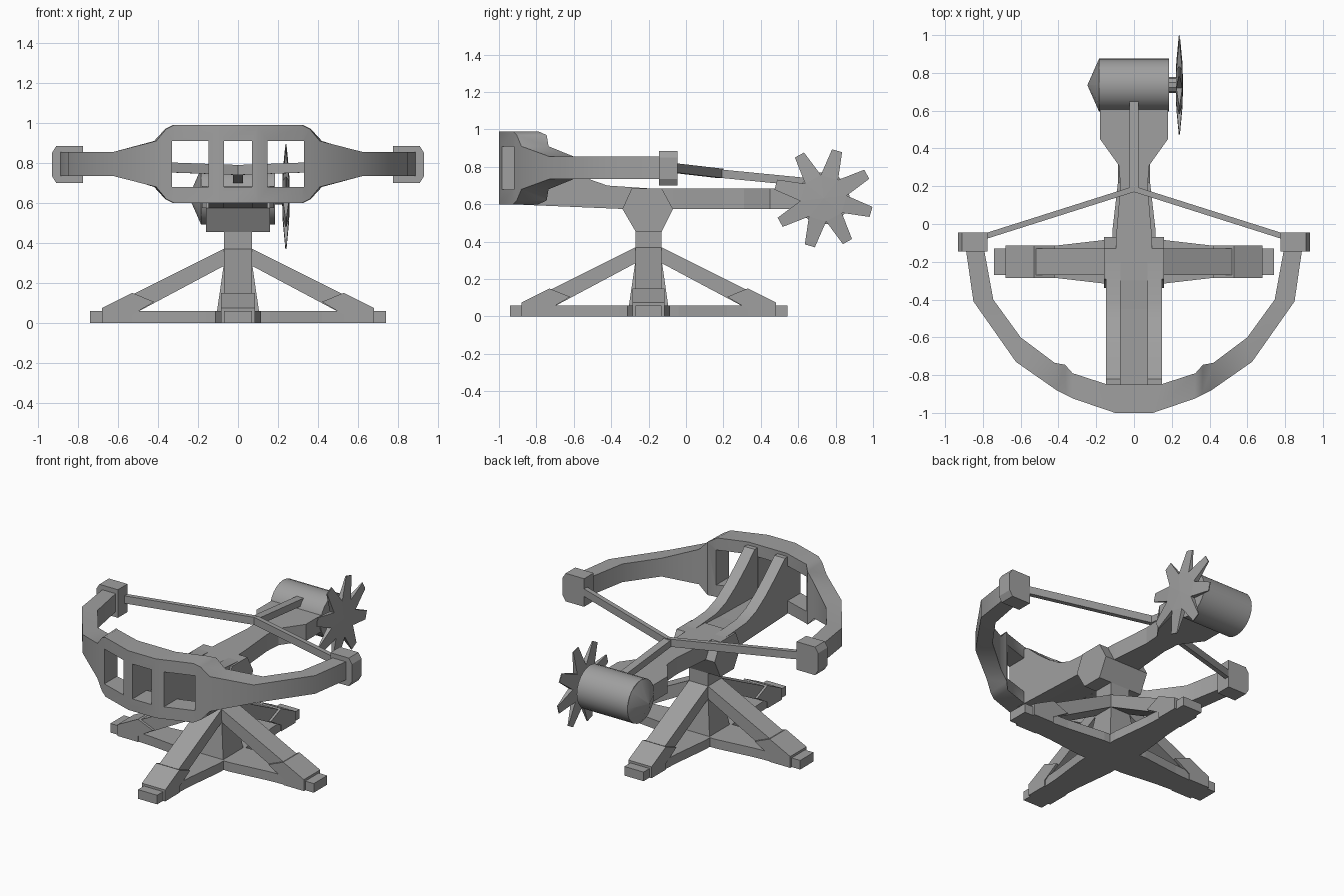
import bpy, bmesh, math
from mathutils import Matrix, Vector

cube = bpy.data.objects.get("Cube")
if cube:
    bpy.data.objects.remove(cube)

grey = bpy.data.materials.new("plain grey")
grey.use_nodes = True
COLOR = (0.35, 0.35, 0.35, 1)
grey.diffuse_color = COLOR
grey.node_tree.nodes["Principled BSDF"].inputs["Base Color"].default_value = COLOR

PIVOT = Vector((0, -0.2, 0))


def finish(name, bm, smooth=None):
    bmesh.ops.recalc_face_normals(bm, faces=bm.faces)
    mesh = bpy.data.meshes.new(name)
    bm.to_mesh(mesh)
    bm.free()
    mesh.materials.append(grey)
    ob = bpy.data.objects.new(name, mesh)
    bpy.context.collection.objects.link(ob)
    if smooth:
        shade(ob, smooth)
    return ob


def activate(ob):
    bpy.ops.object.select_all(action='DESELECT')
    ob.select_set(True)
    bpy.context.view_layer.objects.active = ob


def shade(ob, degrees):
    activate(ob)
    bpy.ops.object.shade_smooth_by_angle(angle=math.radians(degrees))


def loft(name, sections, smooth=None):
    """Skin a row of equal-sized point loops and cap both ends."""
    bm = bmesh.new()
    loops = [[bm.verts.new(p) for p in s] for s in sections]
    n = len(loops[0])
    for a, b in zip(loops, loops[1:]):
        for i in range(n):
            j = (i + 1) % n
            bm.faces.new((a[i], a[j], b[j], b[i]))
    bm.faces.new(loops[0])
    bm.faces.new(loops[-1])
    return finish(name, bm, smooth)


def prism(name, outline, axis, lo, hi, smooth=None):
    """Extrude a flat outline along x or y."""
    place = {'x': lambda p, d: (d, p[0], p[1]),
             'y': lambda p, d: (p[0], d, p[1])}[axis]
    return loft(name, [[place(p, d) for p in outline] for d in (lo, hi)], smooth)


def rect(y0, y1, z0, z1, x):
    return [(x, y0, z0), (x, y1, z0), (x, y1, z1), (x, y0, z1)]


def bar(name, a, b, width, height):
    """Rectangular bar between two points, upright in z."""
    a, b = Vector(a), Vector(b)
    side = (b - a).cross(Vector((0, 0, 1))).normalized() * width / 2
    up = Vector((0, 0, height / 2))
    return loft(name, [[p - side - up, p + side - up, p + side + up, p - side + up]
                       for p in (a, b)])


def cylinder_x(name, x0, x1, r0, r1, y, z, sides):
    ring = [(math.cos(math.tau * i / sides), math.sin(math.tau * i / sides))
            for i in range(sides)]
    return loft(name, [[(x, y + r * c, z + r * s) for c, s in ring]
                       for x, r in ((x0, r0), (x1, r1))], 35)


# Cross-shaped stand: four identical legs
for k, side in enumerate(("left", "back", "right", "front")):
    turn = Matrix.Translation(PIVOT) @ Matrix.Rotation(k * math.pi / 2, 4, 'Z')
    parts = [
        loft(side + "_base_beam", [rect(-w, w, 0, 0.06, r) for r, w in
             ((0, 0.115), (0.16, 0.115), (0.42, 0.085), (0.68, 0.07), (0.742, 0.07))]),
        prism(side + "_strut", [(0, 0.37), (0.07, 0.37), (0.56, 0.125), (0.6, 0.03),
              (0.53, 0.04), (0.07, 0.285), (0, 0.285)], 'y', -0.07, 0.07),
        prism(side + "_foot_cap", [(0.53, 0), (0.53, 0.04), (0.42, 0.105), (0.53, 0.15),
              (0.68, 0.075), (0.68, 0)], 'y', -0.085, 0.085),
    ]
    for ob in parts:
        ob.matrix_world = turn

# Flared centre post
loft("centre_post", [[(sx * h, sy * h - 0.2, z) for sx, sy in
     ((-1, -1), (1, -1), (1, 1), (-1, 1))]
     for z, h in ((0.01, 0.112), (0.3, 0.07), (0.47, 0.07))])

# Cradle on top of the post
prism("cradle", [(-0.27, 0.455), (-0.13, 0.455), (-0.07, 0.575), (-0.13, 0.685),
      (-0.29, 0.685), (-0.34, 0.575)], 'x', -0.16, 0.16)

# Stock, widening into the drum housing
loft("stock", [[(-w, y, 0.575), (w, y, 0.575), (w, y, 0.685), (-w, y, 0.685)]
     for y, w in ((-0.3, 0.1), (-0.07, 0.095), (0.2, 0.072), (0.31, 0.08),
                  (0.45, 0.18), (0.72, 0.18))])

# Curved rails and the bed between them
for name, s in (("left", 1), ("right", -1)):
    prism(name + "_rail", [(-0.2, 0.685), (-0.42, 0.7), (-0.52, 0.735), (-0.62, 0.8),
          (-0.72, 0.88), (-0.82, 0.97), (-0.92, 0.97), (-0.92, 0.6), (-0.82, 0.595),
          (-0.34, 0.575), (-0.2, 0.575)], 'x', s * 0.072, s * 0.148, 30)
prism("bed", [(-0.2, 0.685), (-0.45, 0.67), (-0.88, 0.66), (-0.88, 0.6),
      (-0.34, 0.575), (-0.2, 0.575)], 'x', -0.075, 0.075)

# Bow: outer x, outer y, inner x, inner y, half height
profile = [
    (0.895, -0.1, 0.80, -0.1, 0.06),
    (0.85, -0.41, 0.745, -0.4, 0.06),
    (0.625, -0.73, 0.6, -0.6, 0.06),
    (0.41, -0.88, 0.42, -0.735, 0.115),
    (0.36, -0.905, 0.365, -0.745, 0.175),
    (0.32, -0.925, 0.325, -0.79, 0.195),
    (0.1, -1.0, 0.14, -0.85, 0.195),
]
MID = 0.795
rows = [(1, r) for r in profile] + [(-1, r) for r in reversed(profile)]
bow = loft("bow", [[(s * xo, yo, MID - h), (s * xi, yi, MID - h),
                    (s * xi, yi, MID + h), (s * xo, yo, MID + h)]
                   for s, (xo, yo, xi, yi, h) in rows])

# Three windows through the bow
for x0, x1 in ((-0.33, -0.148), (-0.07, 0.07), (0.148, 0.33)):
    cutter = prism("window_cutter", [(x0, 0.68), (x1, 0.68), (x1, 0.91), (x0, 0.91)],
                   'y', -1.2, -0.6)
    cutter.hide_render = True
    activate(bow)
    mod = bow.modifiers.new("window", 'BOOLEAN')
    mod.operation = 'DIFFERENCE'
    mod.solver = 'EXACT'
    mod.object = cutter
    bpy.ops.object.modifier_apply(modifier=mod.name)
    bpy.data.objects.remove(cutter)
shade(bow, 35)

# Bow tips and string
for name, s in (("left", 1), ("right", -1)):
    outline = [(0.775, 0.70), (0.91, 0.70), (0.932, 0.735), (0.932, 0.85),
               (0.91, 0.885), (0.775, 0.885)]
    prism(name + "_bow_tip", [(s * x, z) for x, z in outline], 'y', -0.145, -0.045)
    bar(name + "_string", (s * 0.82, -0.075, 0.795), (0, 0.185, 0.765), 0.03, 0.05)

# Draw bar from string to drum
bar("draw_bar", (0, 0.17, 0.765), (0, 0.68, 0.715), 0.05, 0.045)

# Winding drum with pointed end and axle
Y, Z = 0.735, 0.632
cylinder_x("drum", -0.185, 0.185, 0.14, 0.14, Y, Z, 24)
cylinder_x("drum_point", -0.245, -0.185, 0.004, 0.14, Y, Z, 8)
cylinder_x("axle", 0.18, 0.235, 0.042, 0.042, Y, Z, 10)

# Eight-spoked winding wheel, thick in the middle and thin at the tips
bm = bmesh.new()
rim = []
for i in range(8):
    a = math.radians(29 + 45 * i)
    for r, off in ((0.266, -0.105), (0.266, 0.105), (0.125, math.pi / 8)):
        half = 0.016 if r < 0.2 else 0.003
        y, z = Y + r * math.cos(a + off), Z + r * math.sin(a + off)
        rim.append([bm.verts.new((0.24 + d, y, z)) for d in (half, -half)])
hubs = [bm.verts.new((0.24 + d, Y, Z)) for d in (0.02, -0.02)]
for i in range(len(rim)):
    p, q = rim[i], rim[(i + 1) % len(rim)]
    bm.faces.new((p[0], p[1], q[1], q[0]))
for i in range(8):
    notch_a, tip_a, tip_b, notch_b = (rim[(3 * i + k) % 24] for k in (-1, 0, 1, 2))
    for s in (0, 1):
        bm.faces.new((notch_a[s], tip_a[s], tip_b[s], notch_b[s]))
        bm.faces.new((hubs[s], notch_a[s], notch_b[s]))
finish("winding_wheel", bm)
